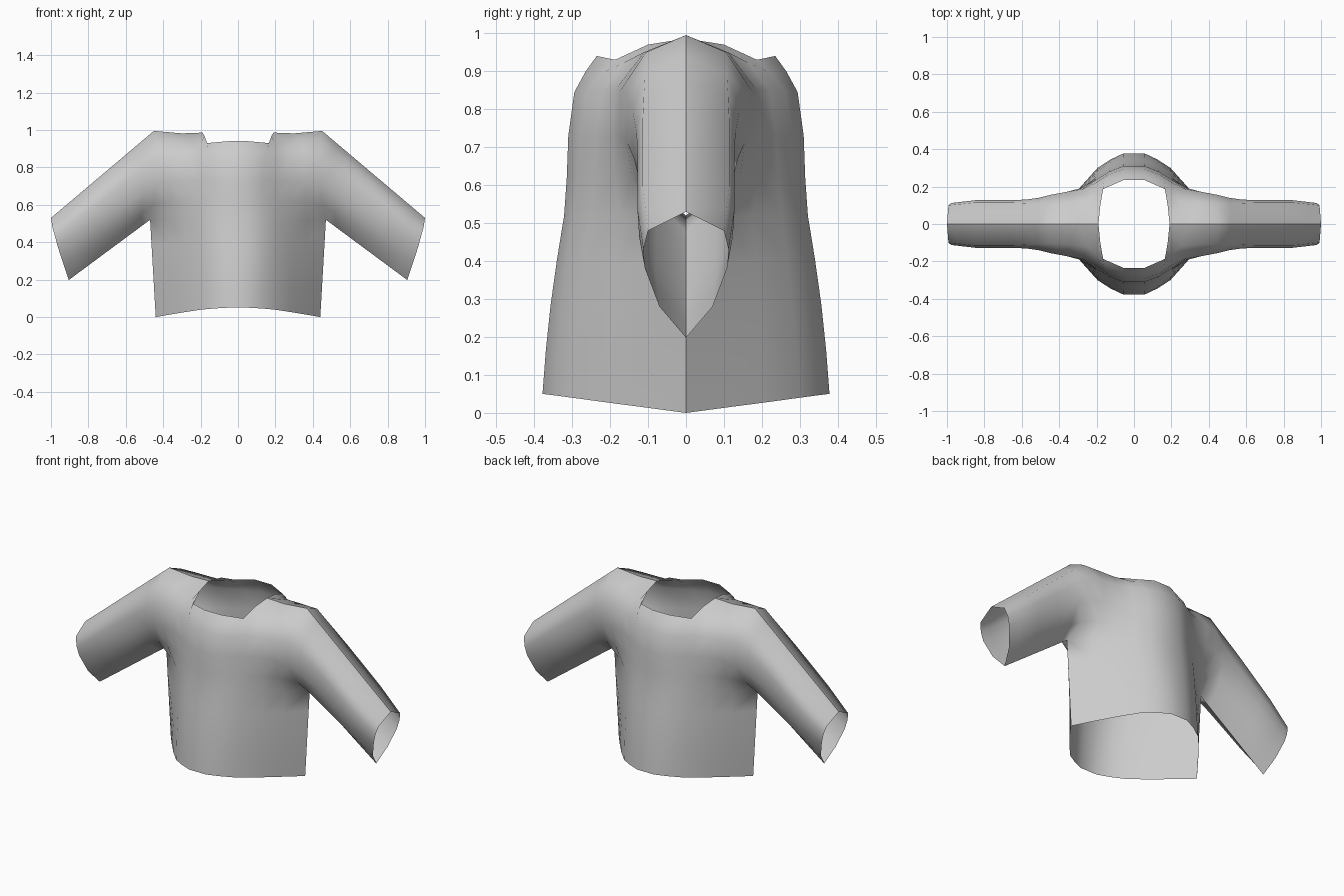
import bpy, bmesh, math
from mathutils import Vector

cube = bpy.data.objects.get("Cube")
if cube:
    bpy.data.objects.remove(cube, do_unlink=True)

# Cross-sections of one quarter of the shirt (left half, front half)
def section(*points):
    return [Vector(p) for p in points]

def torso_row(*points):
    """A section that starts with a flat strip from the centre line."""
    x, y, z = points[0]
    return section((0, y, z), *points)

hem = torso_row((.055, -.378, .05), (.125, -.345, .046), (.195, -.3, .04),
                (.28, -.205, .027), (.36, -.105, .014), (.44, 0, 0))
chest = torso_row((.055, -.321, .52), (.13, -.298, .52), (.2, -.252, .52),
                  (.285, -.175, .52), (.37, -.1, .52), (.47, 0, .52))
underarm = torso_row((.055, -.314, .62), (.13, -.287, .62), (.2, -.243, .62),
                     (.28, -.186, .62), (.365, -.142, .615), (.455, -.095, .595))
upper_chest = torso_row((.055, -.31, .73), (.13, -.281, .73), (.2, -.237, .73),
                        (.28, -.193, .73), (.36, -.172, .725), (.44, -.154, .71))
collarbone = torso_row((.055, -.294, .845), (.14, -.262, .845), (.205, -.22, .85),
                       (.275, -.187, .85), (.36, -.172, .85), (.44, -.157, .845))
yoke = torso_row((.055, -.264, .9), (.16, -.222, .895), (.2, -.165, .922),
                 (.25, -.12, .945), (.34, -.11, .95), (.445, -.105, .95))
neck_and_shoulder = torso_row((.055, -.235, .94), (.165, -.187, .93), (.18, -.1, .97),
                              (.19, 0, .986), (.3, 0, .982), (.45, 0, .995))
cuff = section((.905, 0, .198), (.932, -.07, .28), (.965, -.108, .38),
               (.978, -.112, .43), (.992, -.1, .48), (1, 0, .53))

upper_rows = [chest, underarm, upper_chest, collarbone, yoke, neck_and_shoulder]
armhole = [row[-1] for row in upper_rows]

bm = bmesh.new()

def skin(rows):
    """Join rows of points into a grid of quads."""
    grid = [[bm.verts.new(p) for p in row] for row in rows]
    for a, b in zip(grid, grid[1:]):
        for i in range(len(a) - 1):
            bm.faces.new((a[i], a[i + 1], b[i + 1], b[i]))

# Lower torso from hem to underarm, slightly bowed to front and back
def belly_point(h, c, t):
    p = h.lerp(c, t)
    p.y *= 1 + .02 * math.sin(math.pi * t)
    return p

skin([[belly_point(h, c, t / 4) for h, c in zip(hem, chest)] for t in range(5)])

# Upper torso to neck and shoulder
skin(upper_rows)

# Sleeve, narrowing quickly after the armhole and slightly full along the arm
def sleeve_point(a, c, t):
    p = a.lerp(c, t)
    ease = 1 - (1 - min(1, t * 2.5)) ** 2
    full = 1 + .14 * min(1, t * 3, (1 - t) * 4)
    p.y = (a.y + (c.y - a.y) * ease) * full
    return p

skin([[sleeve_point(a, c, t / 8) for a, c in zip(armhole, cuff)] for t in range(9)])

# Mirror to the back and to the right, then weld the seams
for axis in "YX":
    bmesh.ops.mirror(bm, geom=bm.verts[:] + bm.edges[:] + bm.faces[:],
                     axis=axis, merge_dist=.0001)
bmesh.ops.remove_doubles(bm, verts=bm.verts[:], dist=.0005)
bmesh.ops.recalc_face_normals(bm, faces=bm.faces[:])

# Smooth cloth with crisp seams between front and back
for face in bm.faces:
    face.smooth = True
for edge in bm.edges:
    edge.smooth = any(abs(v.co.y) > .001 for v in edge.verts)

mesh = bpy.data.meshes.new("shirt")
bm.to_mesh(mesh)
bm.free()
shirt = bpy.data.objects.new("shirt", mesh)
bpy.context.collection.objects.link(shirt)

# Plain grey cloth
cloth = bpy.data.materials.new("grey_cloth")
cloth.use_nodes = True
grey = (.6, .6, .6, 1)
cloth.diffuse_color = grey
for node in cloth.node_tree.nodes:
    if node.type == "BSDF_PRINCIPLED":
        node.inputs["Base Color"].default_value = grey
mesh.materials.append(cloth)
